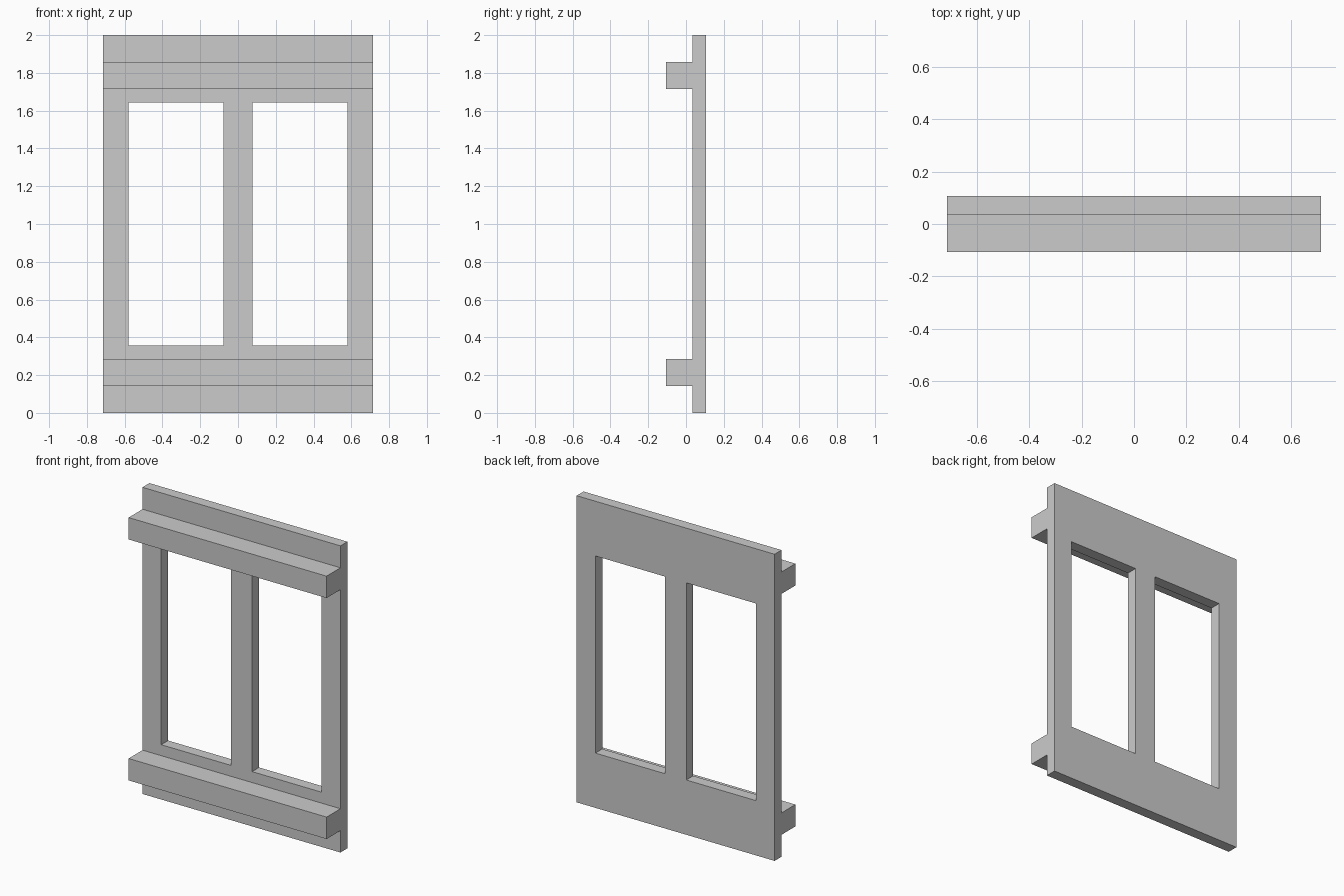
import bpy
import bmesh
from mathutils import Vector

if "Cube" in bpy.data.objects:
    bpy.data.objects.remove(bpy.data.objects["Cube"])

UNIT = 1 / 7                      # module the whole piece is laid out on
HALF_W, HEIGHT = 5 * UNIT, 14 * UNIT
BACK_Y, PANEL_FRONT_Y, RAIL_FRONT_Y = 0.75 * UNIT, 0.25 * UNIT, -0.75 * UNIT
WIN_IN, WIN_OUT = 0.077, 0.579    # window opening edges in x
X_CUTS = [-HALF_W, -WIN_OUT, -WIN_IN, WIN_IN, WIN_OUT, HALF_W]
Z_CUTS = [k * UNIT for k in (0, 1, 2, 2.5, 11.5, 12, 13, 14)]
WINDOW_COLS, WINDOW_ROW = (1, 3), 3
RAIL_ROWS = (1, 5)


def extrude(bm, faces, dy):
    """Extrude a face region along y and return the new cap faces."""
    geom = bmesh.ops.extrude_face_region(bm, geom=faces)["geom"]
    verts = [g for g in geom if isinstance(g, bmesh.types.BMVert)]
    bmesh.ops.translate(bm, verts=verts, vec=Vector((0, dy, 0)))
    return [g for g in geom if isinstance(g, bmesh.types.BMFace)]


bm = bmesh.new()

# Back sheet of the panel, leaving the two window openings empty
grid = [[bm.verts.new((x, BACK_Y, z)) for x in X_CUTS] for z in Z_CUTS]
sheet = []
for r in range(len(Z_CUTS) - 1):
    for c in range(len(X_CUTS) - 1):
        if r == WINDOW_ROW and c in WINDOW_COLS:
            continue
        sheet.append(bm.faces.new((grid[r][c], grid[r][c + 1],
                                   grid[r + 1][c + 1], grid[r + 1][c])))

# Panel thickness: keep the back sheet and pull a front copy forward
back = bmesh.ops.duplicate(bm, geom=sheet)["geom"]
front = extrude(bm, sheet, PANEL_FRONT_Y - BACK_Y)
bmesh.ops.remove_doubles(bm, verts=bm.verts[:], dist=1e-5)

# Horizontal rails pulled out of the panel front
for row in RAIL_ROWS:
    z0, z1 = Z_CUTS[row], Z_CUTS[row + 1]
    strip = [f for f in bm.faces
             if all(abs(v.co.y - PANEL_FRONT_Y) < 1e-4 for v in f.verts)
             and z0 < f.calc_center_median().z < z1]
    extrude(bm, strip, RAIL_FRONT_Y - PANEL_FRONT_Y)

bmesh.ops.recalc_face_normals(bm, faces=bm.faces[:])
mesh = bpy.data.meshes.new("window_panel_with_rails")
bm.to_mesh(mesh)
bm.free()
panel = bpy.data.objects.new("window_panel_with_rails", mesh)
bpy.context.collection.objects.link(panel)
